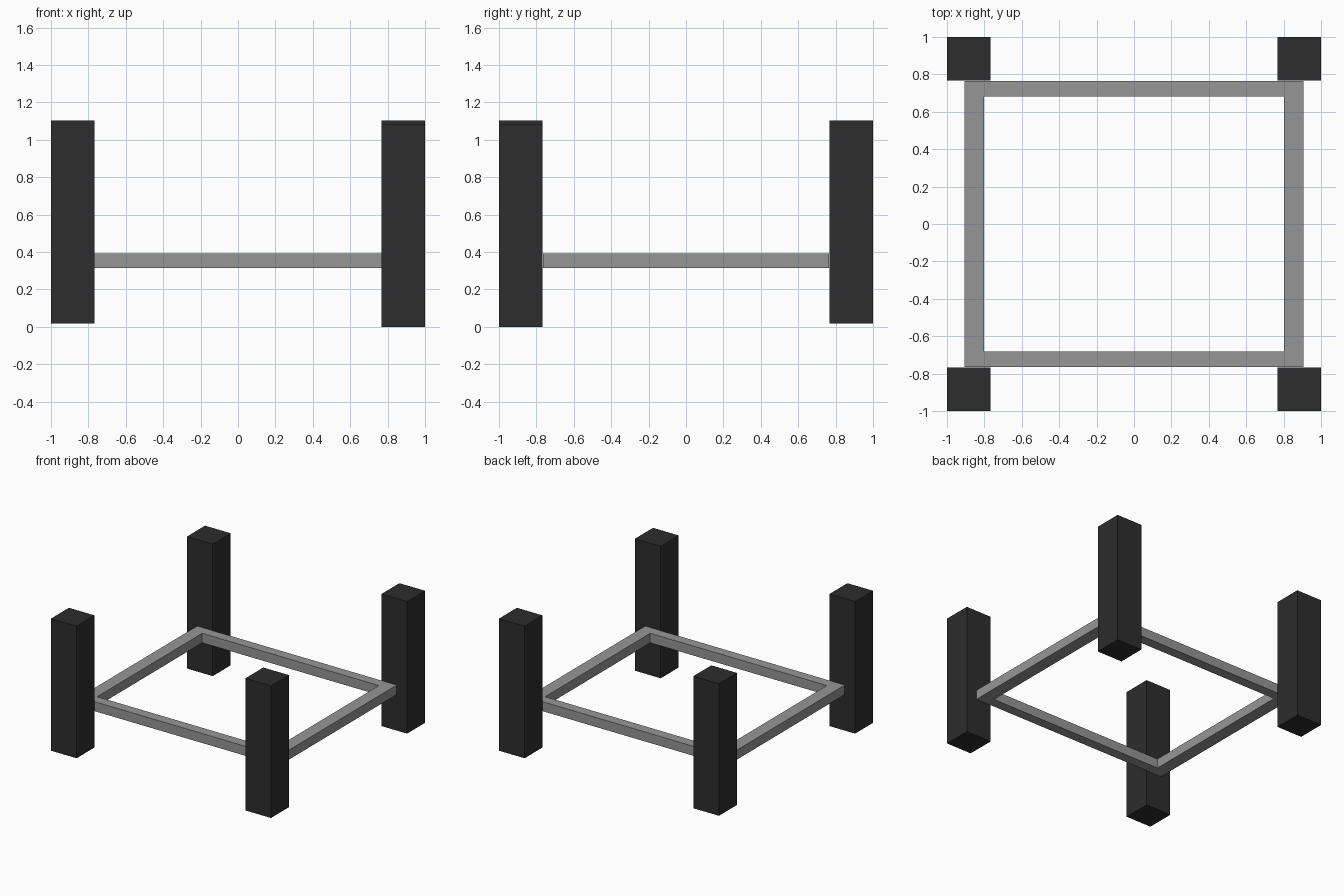
import bpy
import bmesh
from mathutils import Vector

if "Cube" in bpy.data.objects:
    bpy.data.objects.remove(bpy.data.objects["Cube"])


def material(name, value):
    m = bpy.data.materials.new(name)
    m.diffuse_color = (value, value, value, 1.0)
    m.use_nodes = True
    m.node_tree.nodes["Principled BSDF"].inputs["Base Color"].default_value = m.diffuse_color
    return m


def box(name, lo, hi, mat):
    """Box between two opposite corners."""
    lo, hi = Vector(lo), Vector(hi)
    centre, size = (lo + hi) / 2, hi - lo
    bm = bmesh.new()
    bmesh.ops.create_cube(bm, size=1.0)
    for v in bm.verts:
        v.co = Vector((v.co.x * size.x, v.co.y * size.y, v.co.z * size.z))
    mesh = bpy.data.meshes.new(name)
    bm.to_mesh(mesh)
    bm.free()
    mesh.materials.append(mat)
    obj = bpy.data.objects.new(name, mesh)
    obj.location = centre
    bpy.context.collection.objects.link(obj)
    return obj


black = material("black", 0.0262)
grey = material("grey", 0.305)

# Four square legs; the front right one sits slightly lower
LEG_W, LEG_H = 0.233, 1.085
for side, sx in (("left", -1), ("right", 1)):
    for end, sy in (("front", -1), ("back", 1)):
        z = 0.0 if (sx, sy) == (1, -1) else 0.018
        xs = sorted((sx, sx * (1 - LEG_W)))
        ys = sorted((sy, sy * (1 - LEG_W)))
        box(f"{end}_{side}_leg", (xs[0], ys[0], z), (xs[1], ys[1], z + LEG_H), black)

# Rectangular stretcher frame touching the inner leg faces
Z0, Z1 = 0.315, 0.393
X_IN, X_OUT, Y_IN, Y_OUT = 0.803, 0.907, 0.682, 0.765
for side, s in (("left", -1), ("right", 1)):
    xs = sorted((s * X_IN, s * X_OUT))
    box(f"{side}_rail", (xs[0], -Y_OUT, Z0), (xs[1], Y_OUT, Z1), grey)
for end, s in (("front", -1), ("back", 1)):
    ys = sorted((s * Y_IN, s * Y_OUT))
    box(f"{end}_rail", (-X_IN, ys[0], Z0), (X_IN, ys[1], Z1), grey)
